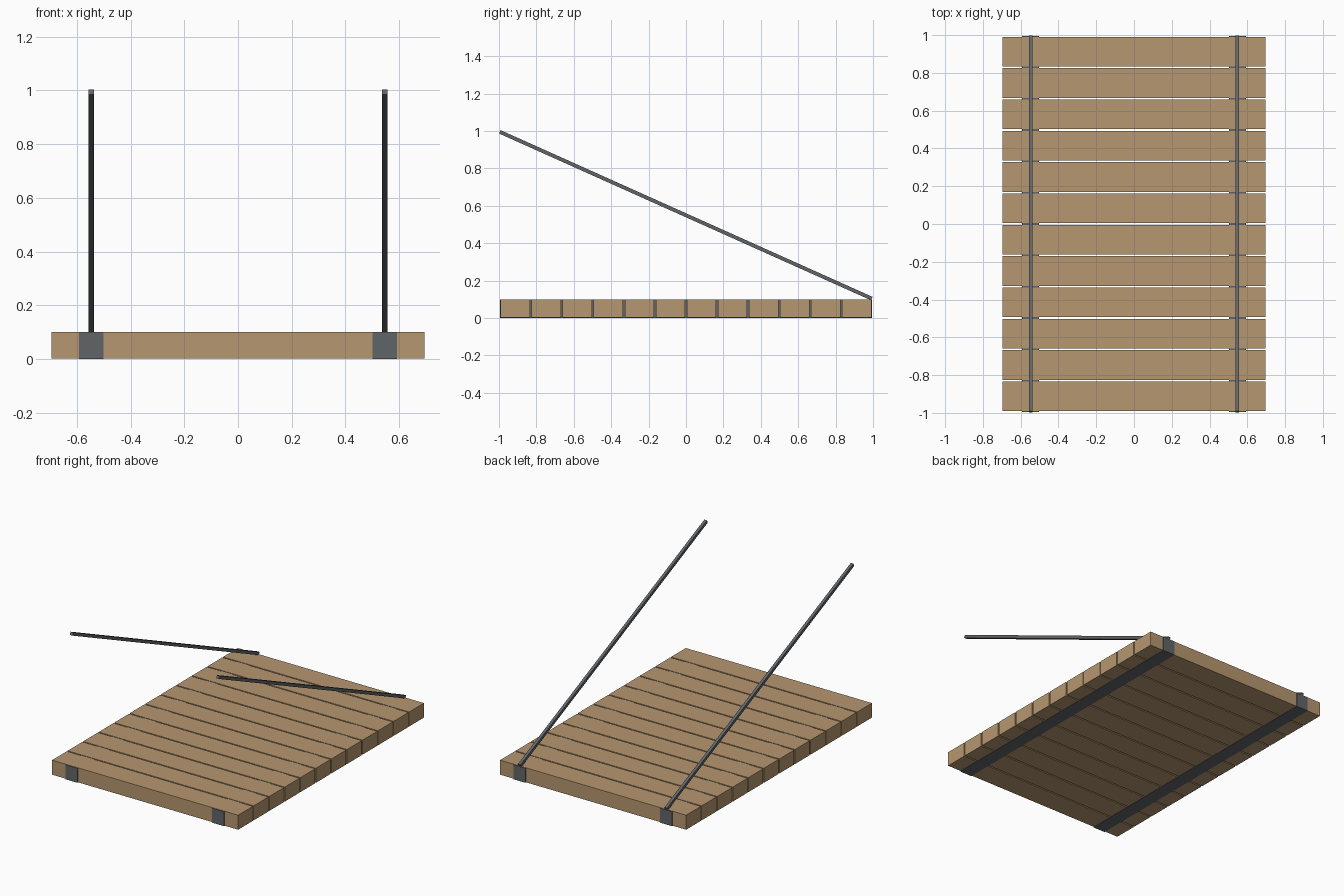
import bpy
from mathutils import Vector

if "Cube" in bpy.data.objects:
    bpy.data.objects.remove(bpy.data.objects["Cube"])


def material(name, color):
    m = bpy.data.materials.new(name)
    m.diffuse_color = color
    m.use_nodes = True
    m.node_tree.nodes["Principled BSDF"].inputs["Base Color"].default_value = m.diffuse_color
    return m


wood = material("wood", (0.47, 0.31, 0.16, 1))
iron = material("iron", (0.12, 0.13, 0.14, 1))


def box(name, center, size, mat):
    bpy.ops.mesh.primitive_cube_add(size=1, location=center)
    ob = bpy.context.object
    ob.name = name
    ob.scale = size
    ob.data.materials.append(mat)
    return ob


# Deck planks laid side by side with narrow gaps
COUNT, LENGTH, GAP = 12, 1.982, 0.009
pitch = (LENGTH + GAP) / COUNT
for i in range(COUNT):
    y = -LENGTH / 2 + (pitch - GAP) / 2 + i * pitch
    box(f"plank_{i + 1}", (0, y, 0.051), (1.39, pitch - GAP, 0.098), wood)

for side, sx in (("left", -1), ("right", 1)):
    # Iron strap running through the planks, flush with the underside
    box(f"{side}_strap", (sx * 0.547, 0, 0.049), (0.09, 1.99, 0.098), iron)

    # Sloping lifting bar, fixed at the back edge
    low = Vector((sx * 0.547, 0.993, 0.104))
    high = Vector((sx * 0.547, -0.995, 0.995))
    d = high - low
    bar = box(f"{side}_lifting_bar", (low + high) / 2, (0.02, 0.02, d.length), iron)
    bar.rotation_euler.x = Vector((0, 0, 1)).rotation_difference(d).to_euler().x
